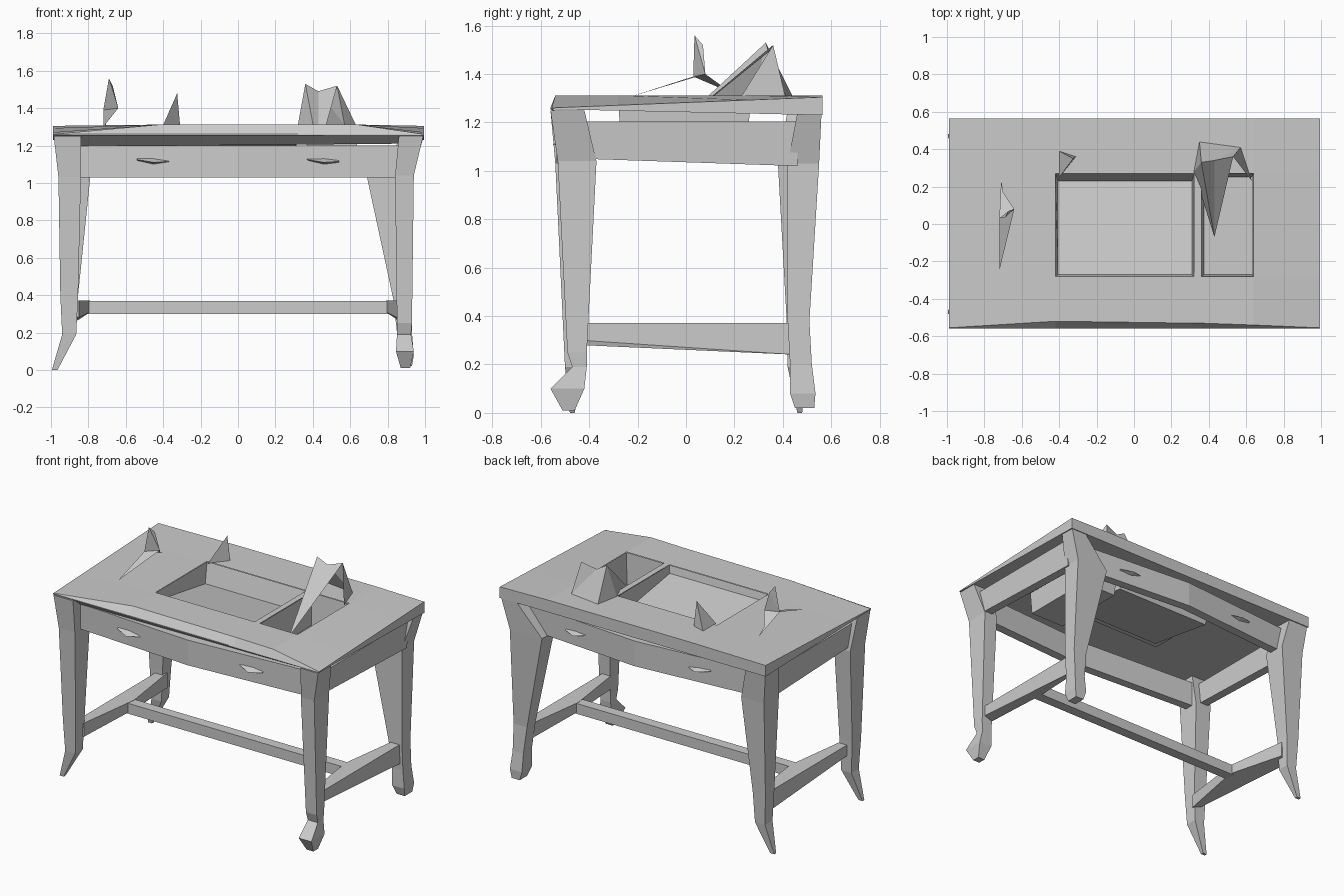
import bpy, bmesh

if "Cube" in bpy.data.objects:
    bpy.data.objects.remove(bpy.data.objects["Cube"])


def mesh(name, verts, faces):
    """Flat-shaded object from points and faces, normals made consistent."""
    me = bpy.data.meshes.new(name)
    me.from_pydata(verts, [], faces)
    bm = bmesh.new()
    bm.from_mesh(me)
    loose = [v for v in bm.verts if not v.link_faces]
    bmesh.ops.delete(bm, geom=loose, context='VERTS')
    bmesh.ops.recalc_face_normals(bm, faces=bm.faces)
    bm.to_mesh(me)
    bm.free()
    ob = bpy.data.objects.new(name, me)
    bpy.context.collection.objects.link(ob)
    return ob


def loft(name, rings):
    """Join equal-length point rings with quads and cap both ends."""
    n = len(rings[0])
    verts = [p for r in rings for p in r]
    faces = [tuple(range(n)), tuple(range(len(verts) - n, len(verts)))]
    for k in range(len(rings) - 1):
        a = k * n
        for i in range(n):
            j = (i + 1) % n
            faces.append((a + i, a + j, a + n + j, a + n + i))
    return mesh(name, verts, faces)


def rect(x0, x1, y0, y1, z):
    return [(x0, y0, z), (x1, y0, z), (x1, y1, z), (x0, y1, z)]


# Table top: a grid with two openings; the front edge and both ends slope down
xs = [-0.99, -0.42, 0.32, 0.36, 0.64, 0.995]
ys = [-0.56, -0.52, -0.28, 0.27, 0.565]
openings = {(1, 2), (3, 2)}
ridge_y = [-0.555, -0.52, -0.53, -0.53, -0.54, -0.555]


def top_point(i, j):
    y = ridge_y[i] if j == 1 else ys[j]
    if i in (0, 5):
        z = 1.26 + 0.04 * (y + 0.56)
    else:
        z = 1.262 if j == 0 else 1.312
    return xs[i], y, z


nx, ny = len(xs), len(ys)
verts = [top_point(i, j) for j in range(ny) for i in range(nx)]
low = len(verts)
verts += [(x, y, 1.255 - 0.022 * (y + 0.56)) for x, y, z in verts]
faces = []
for j in range(ny - 1):
    for i in range(nx - 1):
        a = j * nx + i
        if (i, j) not in openings:
            quad = (a, a + 1, a + 1 + nx, a + nx)
            faces += [quad, tuple(low + v for v in quad)]
rim = [(i, i + 1) for i in range(nx - 1)]
rim += [((ny - 1) * nx + i, (ny - 1) * nx + i + 1) for i in range(nx - 1)]
rim += [(j * nx + s, (j + 1) * nx + s) for j in range(ny - 1) for s in (0, nx - 1)]
faces += [(a, b, low + b, low + a) for a, b in rim]
mesh("table_top", verts, faces)

# Sloping band under the front edge
mesh("front_underside", [(-0.99, -0.56, 1.262), (0.99, -0.56, 1.255),
                         (0.87, -0.48, 1.21), (-0.85, -0.48, 1.195)], [(0, 1, 2, 3)])


# Open trays hanging in the two openings; floors may rise towards the front
def tray(name, x0, x1, y0, y1, back_floor, front_floor, back_slope):
    v = rect(x0, x1, y0, y1, 1.31)
    v += [(x, y, front_floor if k < 2 else back_floor) for k, (x, y, z) in
          enumerate(rect(x0 + .015, x1 - .01, y0 + .01, y1 - back_slope, 0))]
    mesh(name, v, [(4, 5, 6, 7)] + [(i, (i + 1) % 4, 4 + (i + 1) % 4, 4 + i) for i in range(4)])


tray("large_tray", -0.42, 0.32, -0.28, 0.27, 1.18, 1.26, 0.04)
tray("small_tray", 0.36, 0.64, -0.28, 0.27, 1.10, 1.10, 0.02)


# Aprons: long ones bow outwards a little, side ones are straight
def long_apron(name, s, middle):
    rings = []
    for x, y in ((-0.86, 0.48), (0.0, middle), (0.86, 0.48)):
        rings.append([(x, s * y, 1.03), (x, s * y, 1.2),
                      (x, s * (y - 0.06), 1.2), (x, s * (y - 0.06), 1.03)])
    loft(name, rings)


long_apron("front_apron", -1, 0.535)
long_apron("back_apron", 1, 0.55)
for side, s in (("left", -1), ("right", 1)):
    loft(side + "_apron", [
        [(s * .94, y, z), (s * .95, y, 1.205), (s * .89, y, 1.205), (s * .88, y, z)]
        for y, z in ((-0.42, 1.05), (0.46, 1.02))])

# Drawer pulls, thin wedges on both long sides
for row, s in (("front", -1), ("back", 1)):
    for side, x in (("left", -0.45), ("right", 0.46)):
        y = s * 0.505
        loft(f"{row}_{side}_pull", [
            [(x - .09, y, 1.13), (x - .09, y, 1.12), (x - .09, y + s * .01, 1.125)],
            [(x, y, 1.13), (x, y, 1.10), (x, y + s * .045, 1.11)],
            [(x + .08, y, 1.12), (x + .08, y, 1.11), (x + .08, y + s * .01, 1.115)]])


# Legs: tapering lofts, spiked on the left and with knobbly feet on the right
def leg(name, sx, sy, sections):
    loft(name, [rect(*sorted((sx * a, sx * b)), *sorted((sy * c, sy * d)), z)
                for a, b, c, d, z in sections])


for row, sy in (("front", -1), ("back", 1)):
    leg(row + "_left_leg", -1, sy, [
        (.84, .985, .42, .56, 1.25), (.79 if sy > 0 else .84, .96, .38, .54, 1.03),
        (.855, .95, .415, .51, .40), (.865, .94, .42, .50, .19), (.965, .995, .46, .48, 0.0)])
leg("front_right_leg", 1, -1, [
    (.86, .99, .42, .56, 1.25), (.84, .94, .37, .53, 1.04), (.85, .93, .41, .49, .25),
    (.85, .925, .41, .47, .19), (.845, .94, .42, .56, .10), (.87, .92, .46, .51, 0.01)])
leg("back_right_leg", 1, 1, [
    (.88, .99, .46, .56, 1.24), (.69, .93, .42, .55, 1.03), (.83, .93, .42, .51, .38),
    (.85, .93, .43, .52, .20), (.85, .94, .43, .535, .08), (.87, .93, .45, .53, 0.02)])

# Side stretchers widen inwards to a point where the long stretcher meets them
for side, s in (("left", -1), ("right", 1)):
    plan = [(.91, -.43, .30), (.91, .46, .24), (.85, .46, .27), (.79, .02, .31), (.85, -.43, .28)]
    loft(side + "_stretcher", [[(s * x, y, z) for x, y, z in plan],
                               [(s * x, y, .372) for x, y, z in plan]])
loft("long_stretcher", [
    [(x, -.035, .30), (x, -.035, .37), (x, .035, .37), (x, .035, .30)] for x in (-.84, .83)])

# Pointed shards standing on the top
mesh("left_shard",
     [(-.72, -.25, 1.30), (-.71, .24, 1.30), (-.64, .08, 1.40), (-.69, .035, 1.56),
      (-.72, .03, 1.39), (-.67, .07, 1.52), (-.70, .17, 1.335)],
     [(0, 4, 2), (4, 3, 2), (3, 5, 2), (4, 3, 5), (4, 5, 2), (4, 6, 2), (4, 1, 6)])
mesh("middle_shard",
     [(-.40, .25, 1.31), (-.40, .39, 1.31), (-.31, .36, 1.31), (-.325, .35, 1.48)],
     [(0, 1, 3), (1, 2, 3), (2, 0, 3)])

# Folded shard: two peaks with a valley, its tip dipping into the small tray
tip, peak_l, valley, peak_r, back_l, back_r, left, right = range(8)
mesh("folded_shard",
     [(.43, -.07, 1.16), (.36, .33, 1.53), (.43, .34, 1.49), (.53, .36, 1.52),
      (.35, .44, 1.31), (.57, .41, 1.31), (.32, .28, 1.31), (.63, .23, 1.31)],
     [(tip, peak_l, valley), (tip, valley, peak_r), (tip, left, peak_l),
      (left, back_l, peak_l), (back_l, valley, peak_l), (back_l, back_r, valley),
      (back_r, peak_r, valley), (back_r, right, peak_r)])
